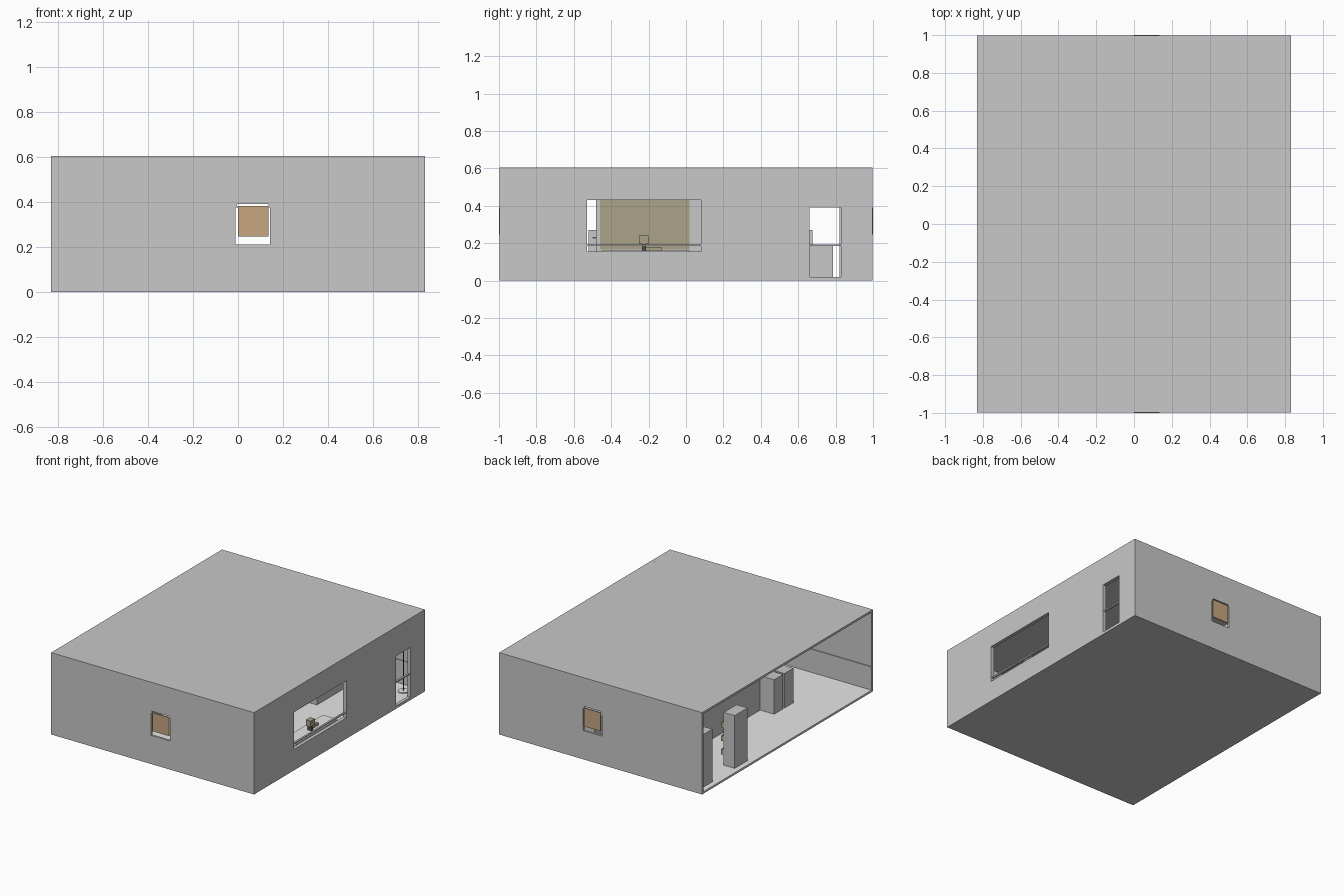
import bpy, bmesh
from mathutils import Matrix, Vector

if "Cube" in bpy.data.objects:
    bpy.data.objects.remove(bpy.data.objects["Cube"])


def material(name, r, g, b):
    m = bpy.data.materials.new(name)
    m.diffuse_color = (r, g, b, 1)
    m.use_nodes = True
    m.node_tree.nodes["Principled BSDF"].inputs["Base Color"].default_value = m.diffuse_color
    return m


GREY = material("wall_grey", 0.58, 0.58, 0.58)
WHITE = material("floor_white", 0.85, 0.85, 0.85)
TAN = material("blind_tan", 0.57, 0.39, 0.22)
OLIVE = material("olive", 0.41, 0.37, 0.25)
DARK = material("dark_grey", 0.08, 0.08, 0.08)


def finish(name, bm, mat):
    me = bpy.data.meshes.new(name)
    bm.to_mesh(me)
    bm.free()
    me.materials.append(mat)
    ob = bpy.data.objects.new(name, me)
    bpy.context.collection.objects.link(ob)
    return ob


def box(name, xs, ys, zs, mat=GREY):
    lo, hi = Vector((xs[0], ys[0], zs[0])), Vector((xs[1], ys[1], zs[1]))
    bm = bmesh.new()
    bmesh.ops.create_cube(bm, size=1, matrix=Matrix.Translation((lo + hi) / 2)
                          @ Matrix.Diagonal((*(hi - lo), 1)))
    return finish(name, bm, mat)


def cylinder(name, x, y, zs, r, mat, sides=16):
    bm = bmesh.new()
    bmesh.ops.create_cone(bm, cap_ends=True, segments=sides, radius1=r, radius2=r,
                          depth=zs[1] - zs[0],
                          matrix=Matrix.Translation((x, y, sum(zs) / 2)))
    return finish(name, bm, mat)


def cut(ob, xs, ys, zs):
    # cut a rectangular opening and bake it into the mesh
    tool = box("opening_cutter", xs, ys, zs)
    tool.hide_render = True
    mod = ob.modifiers.new("opening", 'BOOLEAN')
    mod.operation = 'DIFFERENCE'
    mod.solver = 'EXACT'
    mod.object = tool
    dg = bpy.context.evaluated_depsgraph_get()
    me = bpy.data.meshes.new_from_object(ob.evaluated_get(dg))
    ob.modifiers.clear()
    ob.data = me
    bpy.data.objects.remove(tool)


W, F, H = 0.83, 0.015, 0.605   # half width, floor top, height

# shell: slab, floor finish, roof
box("base_slab", (-W, W), (-0.998, 0.998), (0, 0.008))
box("floor", (-W, 0.805), (-0.982, 0.982), (0.008, F), WHITE)
box("roof", (-W, 0.805), (-0.998, 0.998), (H - 0.015, H))

# right wall with wide window and door
wall = box("right_wall", (0.805, W), (-0.998, 0.998), (0.008, H))
cut(wall, (0.7, 0.9), (-0.53, 0.08), (0.155, 0.43))
cut(wall, (0.7, 0.9), (0.66, 0.83), (0.02, 0.39))
box("side_rail", (0.808, 0.822), (-0.982, 0.982), (0.184, 0.194))

# front and back walls, each with a window, blind, rod and rail
for s, side in ((-1, "front"), (1, "back")):
    def span(a, b):
        return tuple(sorted((s * a, s * b)))
    wall = box(side + "_wall", (-W, 0.805), span(0.982, 0.998), (0.008, H - 0.015))
    cut(wall, (-0.012, 0.143), span(0.9, 1.1), (0.212, 0.392))
    box(side + "_blind", (0, 0.135), span(0.994, 1.0), (0.247, 0.383), TAN)
    box(side + "_blind_rod", (-0.012, 0.143), span(0.992, 0.997), (0.376, 0.383))
    for i, x in enumerate((-0.008, 0.139)):
        box(f"{side}_rod_bracket_{i}", (x - 0.004, x + 0.004), span(0.986, 0.999),
            (0.378, 0.392))
    box(side + "_rail", (-W, 0.805), span(0.976, 0.982), (0.174, 0.19))

# inner partition with olive board
box("partition", (-0.40, -0.385), (-0.48, 0.60), (F, H - 0.015))
box("olive_board", (-0.385, -0.377), (-0.46, 0.02), (0.165, 0.5), OLIVE)

# low cabinets against the partition
for i, y in enumerate((-0.52, -0.40, 0.57)):
    box(f"low_cabinet_{i}", (-0.515, -0.40), (y, y + 0.105), (F, 0.27))
    box(f"low_cabinet_handle_{i}", (-0.40, -0.397), (y + 0.02, y + 0.04),
        (0.225, 0.232), DARK)

# tall cabinets along the open side
for i, (y0, y1) in enumerate(((0.41, 0.56), (0.82, 0.98))):
    box(f"tall_cabinet_{i}", (-0.79, -0.70), (y0, y1), (F, 0.405))
for i in range(3):
    z = 0.09 + 0.1 * i
    box(f"olive_drawer_{i}", (-0.70, -0.68), (0.43, 0.56), (z, z + 0.04), OLIVE)

# counter in the middle of the room
box("counter", (0.20, 0.38), (0.38, 0.785), (F, 0.19))

# window desk with equipment
box("desk_top", (0.68, 0.80), (-0.45, 0.02), (0.150, 0.160), WHITE)
for i, y in enumerate((-0.45, 0.01)):
    box(f"desk_leg_{i}", (0.69, 0.79), (y, y + 0.01), (F, 0.150))
box("desk_monitor", (0.73, 0.77), (-0.25, -0.20), (0.195, 0.24), OLIVE)
box("monitor_stand", (0.735, 0.765), (-0.235, -0.215), (0.16, 0.195), DARK)
box("desk_tray", (0.73, 0.75), (-0.23, -0.13), (0.16, 0.18), OLIVE)

# corner stand by the door
cylinder("stand_base", 0.73, 0.89, (F, 0.022), 0.037, WHITE)
cylinder("stand_pole", 0.73, 0.89, (0.022, 0.34), 0.004, DARK, 8)
